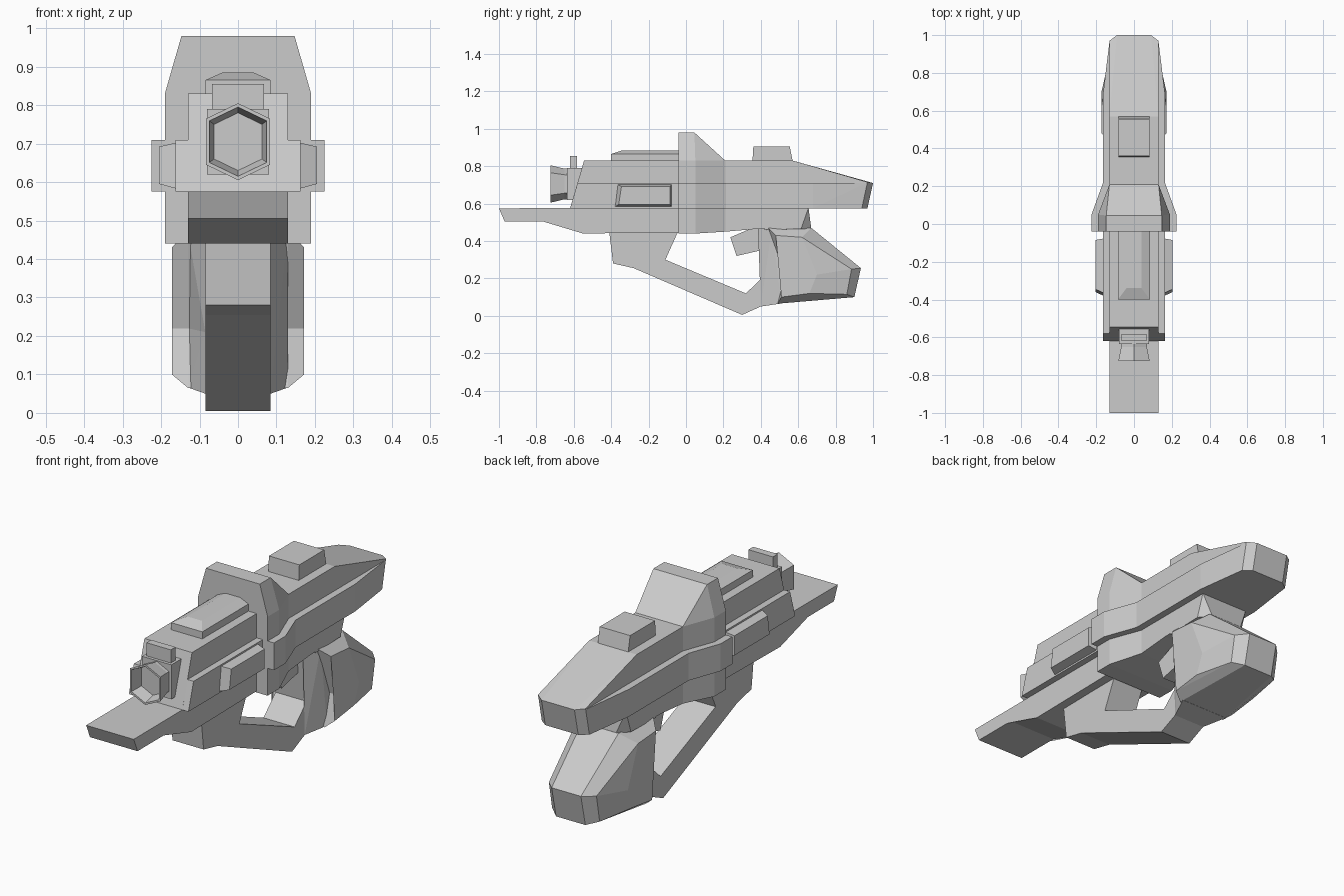
import bpy, bmesh

if "Cube" in bpy.data.objects:
    bpy.data.objects.remove(bpy.data.objects["Cube"])


def finish(name, bm):
    bmesh.ops.remove_doubles(bm, verts=bm.verts, dist=1e-4)
    bmesh.ops.recalc_face_normals(bm, faces=bm.faces)
    me = bpy.data.meshes.new(name)
    bm.to_mesh(me)
    bm.free()
    ob = bpy.data.objects.new(name, me)
    bpy.context.collection.objects.link(ob)
    return ob


def loft(name, rings):
    """Skin a list of equal-length 3D rings and cap both ends."""
    bm = bmesh.new()
    rows = [[bm.verts.new(p) for p in r] for r in rings]
    n = len(rows[0])
    for a, b in zip(rows, rows[1:]):
        for i in range(n):
            j = (i + 1) % n
            bm.faces.new((a[i], a[j], b[j], b[i]))
    caps = [bm.faces.new(rows[0]), bm.faces.new(rows[-1])]
    bmesh.ops.triangulate(bm, faces=caps)
    return finish(name, bm)


def side_loft(name, layers):
    """Layers of (y, z, x), outermost first, mirrored across x = 0."""
    right = [[(x, y, z) for y, z, x in l] for l in layers]
    left = [[(-x, y, z) for y, z, x in l] for l in reversed(layers)]
    return loft(name, right + left)


def prism(name, profile, half):
    """Side profile (y, z) extruded to +-half in x."""
    return side_loft(name, [[(y, z, half) for y, z in profile]])


def hull(name, pts):
    """Convex solid from (x, y, z) points mirrored across x = 0."""
    bm = bmesh.new()
    for x, y, z in pts:
        bm.verts.new((x, y, z))
        bm.verts.new((-x, y, z))
    res = bmesh.ops.convex_hull(bm, input=bm.verts)
    bmesh.ops.delete(bm, geom=[v for v in bm.verts if not v.link_faces],
                     context='VERTS')
    bmesh.ops.dissolve_limit(bm, angle_limit=0.02, verts=bm.verts, edges=bm.edges)
    return finish(name, bm)


# Lower rail running under the body
prism("lower_rail", [(-1, .575), (-.97, .505), (-.74, .505), (-.55, .44),
                     (.21, .45), (.38, .465), (.6, .47), (.6, .578)], .13)

# Front body: narrow upper part and wider lower band
prism("front_upper_body", [(-.62, .575), (-.545, .83), (.0, .83), (.0, .575)], .13)
prism("front_side_band", [(-.62, .575), (-.58, .71), (.0, .71), (.0, .575)], .163)

# Collar with its side bands, tapering back into the rear body
hull("collar", [(.19, y, z) for y in (-.04, .05) for z in (.44, .83)]
     + [(.147, y, .98) for y in (-.04, .045)]
     + [(.13, .21, .45), (.13, .21, .83)])
hull("collar_band", [(x, y, z) for x, y in ((.225, -.04), (.225, .05), (.165, .215))
                     for z in (.575, .71)])

# Rear body with chamfered end
hull("rear_upper_body", [(.13, .15, .575), (.13, .15, .83), (.13, .57, .83),
                         (.13, .94, .575), (.13, .97, .715),
                         (.09, 1, .71), (.09, .97, .575)])
hull("rear_side_band", [(x, y, z) for x, y in ((.165, .15), (.165, .68))
                        for z in (.575, .71)] + [(.13, .94, .575), (.13, .965, .71)])

# Top fittings
hull("top_cover", [(.085, -.4, .83), (.085, -.4, .865), (.085, -.04, .83),
                   (.085, -.04, .865), (.04, -.34, .885), (.04, -.04, .885)])
prism("rear_sight", [(.355, .82), (.36, .905), (.555, .905), (.572, .82)], .083)
prism("front_sight", [(-.62, .785), (-.62, .855), (-.583, .855), (-.583, .785)], .067)

# Side panels
for s, side in ((1, "right"), (-1, "left")):
    loft(side + "_panel",
         [[(s * x, y, z) for y, z in prof] for x, prof in (
             (.15, [(-.385, .58), (-.37, .705), (-.075, .705), (-.075, .58)]),
             (.205, [(-.36, .595), (-.345, .692), (-.085, .692), (-.085, .595)]))])

# Hexagonal muzzle with recessed bore, and its mounting block
def hexagon(y, k):
    pts = [(0, .1), (.083, .06), (.083, -.06), (0, -.1), (-.083, -.06), (-.083, .06)]
    return [(x * k, y, .705 + z * k) for x, z in pts]

loft("muzzle", [hexagon(-.55, .8), hexagon(-.65, .82), hexagon(-.725, 1),
                hexagon(-.725, .9), hexagon(-.665, .75)])
prism("muzzle_mount", [(-.635, .62), (-.635, .79), (-.54, .79), (-.54, .62)], .08)

# Hand guard
prism("hand_guard", [(-.41, .445), (-.39, .28), (-.28, .255), (.3, .005),
                     (.4, .05), (.49, .065), (.49, .2), (.415, .21), (.32, .12),
                     (-.11, .3), (-.045, .445)], .085)

# Trigger
prism("trigger", [(.237, .42), (.27, .32), (.4, .35), (.39, .468), (.35, .468)], .05)

# Grip: neck, front strap and swollen rear
hull("grip_neck", [(.13, .42, .46), (.13, .42, .578), (.13, .615, .465),
                   (.13, .655, .578), (.085, .67, .465)])
side_loft("grip_front", [[(.385, .468, .085), (.415, .21, .085), (.4, .05, .085),
                          (.51, .066, .13), (.54, .22, .13), (.46, .468, .13)]])
tip = [(.48, .43, .172), (.54, .22, .172), (.51, .1, .172)]
side_loft("grip", [
    tip + [(.66, .12, .172), (.7, .22, .172), (.62, .42, .172)],
    tip + [(.86, .115, .13), (.885, .25, .13), (.62, .42, .172)],
    [(.44, .47, .13), (.53, .22, .13), (.49, .065, .13),
     (.9, .1, .08), (.935, .255, .08), (.67, .47, .1)]])
